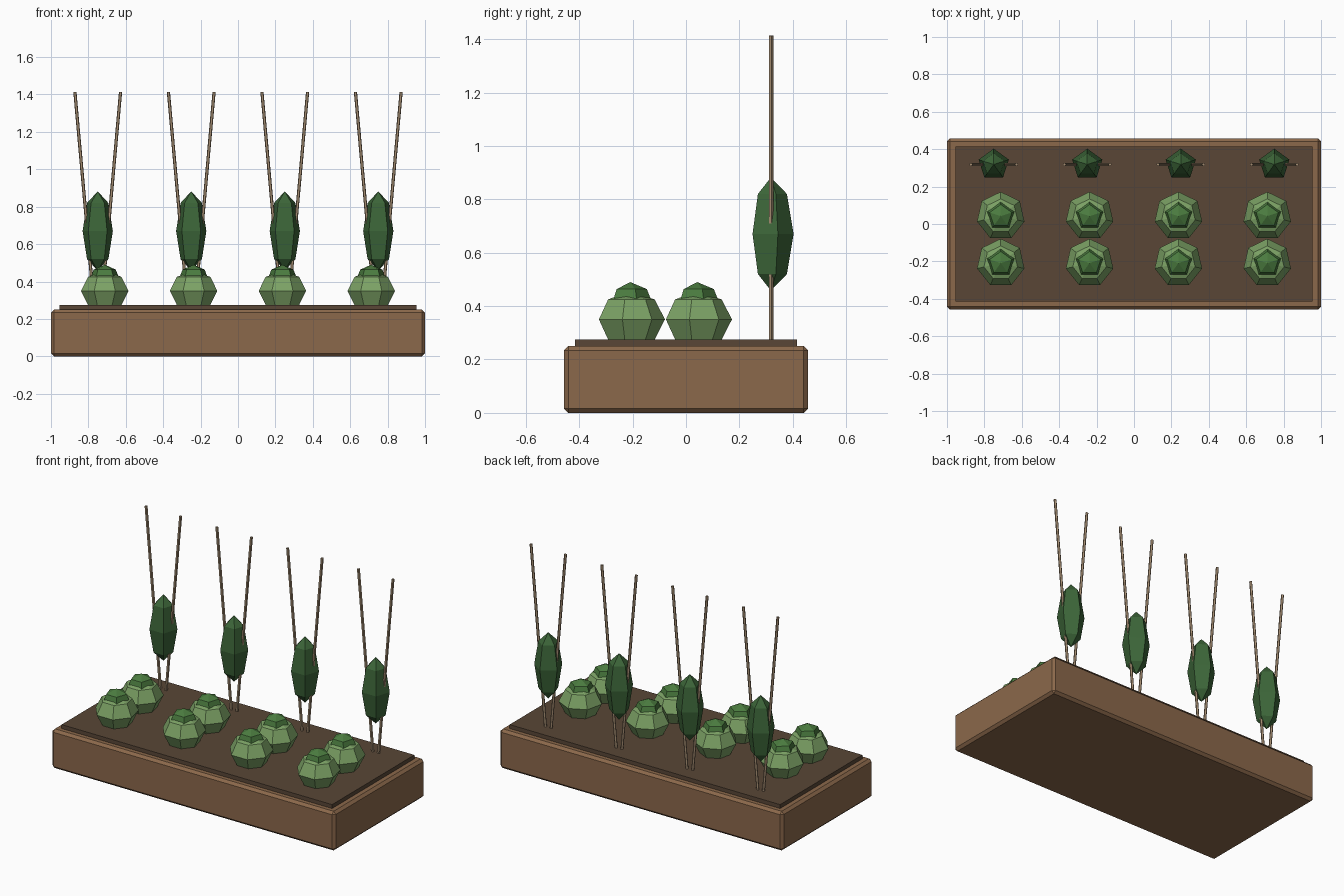
import bpy, bmesh
from math import sin, cos, pi
from mathutils import Vector

if "Cube" in bpy.data.objects:
    bpy.data.objects.remove(bpy.data.objects["Cube"])


def material(name, r, g, b):
    m = bpy.data.materials.new(name)
    m.diffuse_color = (r, g, b, 1)
    m.use_nodes = True
    m.node_tree.nodes["Principled BSDF"].inputs["Base Color"].default_value = m.diffuse_color
    return m


WOOD = material("wood", 0.26, 0.14, 0.07)
SOIL = material("soil", 0.10, 0.062, 0.037)
LEAF = material("leaf", 0.20, 0.36, 0.13)
HEART = material("heart_leaf", 0.07, 0.20, 0.05)
VINE = material("vine", 0.045, 0.13, 0.04)
CANE = material("cane", 0.38, 0.27, 0.17)


def finish(name, bm, mat):
    bmesh.ops.recalc_face_normals(bm, faces=bm.faces)
    me = bpy.data.meshes.new(name)
    bm.to_mesh(me)
    bm.free()
    me.materials.append(mat)
    ob = bpy.data.objects.new(name, me)
    bpy.context.collection.objects.link(ob)
    return ob


def box(name, sx, sy, z0, z1, mat, bevel=0):
    bm = bmesh.new()
    bmesh.ops.create_cube(bm, size=1)
    for v in bm.verts:
        v.co = (v.co.x * sx, v.co.y * sy, z0 + (v.co.z + 0.5) * (z1 - z0))
    if bevel:
        bmesh.ops.bevel(bm, geom=bm.edges[:], offset=bevel, segments=1,
                        profile=0.5, affect='EDGES')
    return finish(name, bm, mat)


def faceted_ball(name, center, sides, radius, height, mat):
    """Low-poly ball: two poles and three rings, one corner towards +y."""
    bm = bmesh.new()
    c = Vector(center)
    top = bm.verts.new(c + Vector((0, 0, height)))
    low = bm.verts.new(c - Vector((0, 0, height)))
    rings = []
    for lat in (pi / 4, 0, -pi / 4):
        rings.append([bm.verts.new(c + Vector((
            radius * cos(lat) * sin(2 * pi * i / sides),
            radius * cos(lat) * cos(2 * pi * i / sides),
            height * sin(lat)))) for i in range(sides)])
    for i in range(sides):
        j = (i + 1) % sides
        bm.faces.new((top, rings[0][i], rings[0][j]))
        bm.faces.new((low, rings[2][j], rings[2][i]))
        for a, b in zip(rings, rings[1:]):
            bm.faces.new((a[i], b[i], b[j], a[j]))
    return finish(name, bm, mat)


def rod(name, a, b, radius, mat, sides=5):
    bm = bmesh.new()
    a, b = Vector(a), Vector(b)
    bmesh.ops.create_cone(bm, cap_ends=True, segments=sides, radius1=radius,
                          radius2=radius, depth=(b - a).length)
    rot = Vector((0, 0, 1)).rotation_difference(b - a).to_matrix()
    for v in bm.verts:
        v.co = rot @ v.co + (a + b) / 2
    return finish(name, bm, mat)


# planter and soil
box("planter_box", 2.0, 0.914, 0, 0.25, WOOD, 0.016)
box("soil_bed", 1.91, 0.83, 0.2, 0.275, SOIL)

# two rows of cabbages
for row, y in enumerate((-0.209, 0.042)):
    for i in range(4):
        x = -0.7125 + 0.475 * i
        faceted_ball(f"cabbage_{row}_{i}", (x, y, 0.35), 7, 0.13, 0.106, LEAF)
        faceted_ball(f"cabbage_heart_{row}_{i}", (x, y, 0.4), 5, 0.088, 0.09, HEART)

# back row of climbing plants, each on a pair of splayed canes
for i in range(4):
    x, y = -0.75 + 0.5 * i, 0.318
    faceted_ball(f"vine_{i}", (x, y, 0.67), 5, 0.085, 0.212, VINE)
    for side, s in (("left", -1), ("right", 1)):
        rod(f"cane_{side}_{i}", (x + s * 0.018, y, 0.25),
            (x + s * 0.122, y, 1.413), 0.009, CANE)
